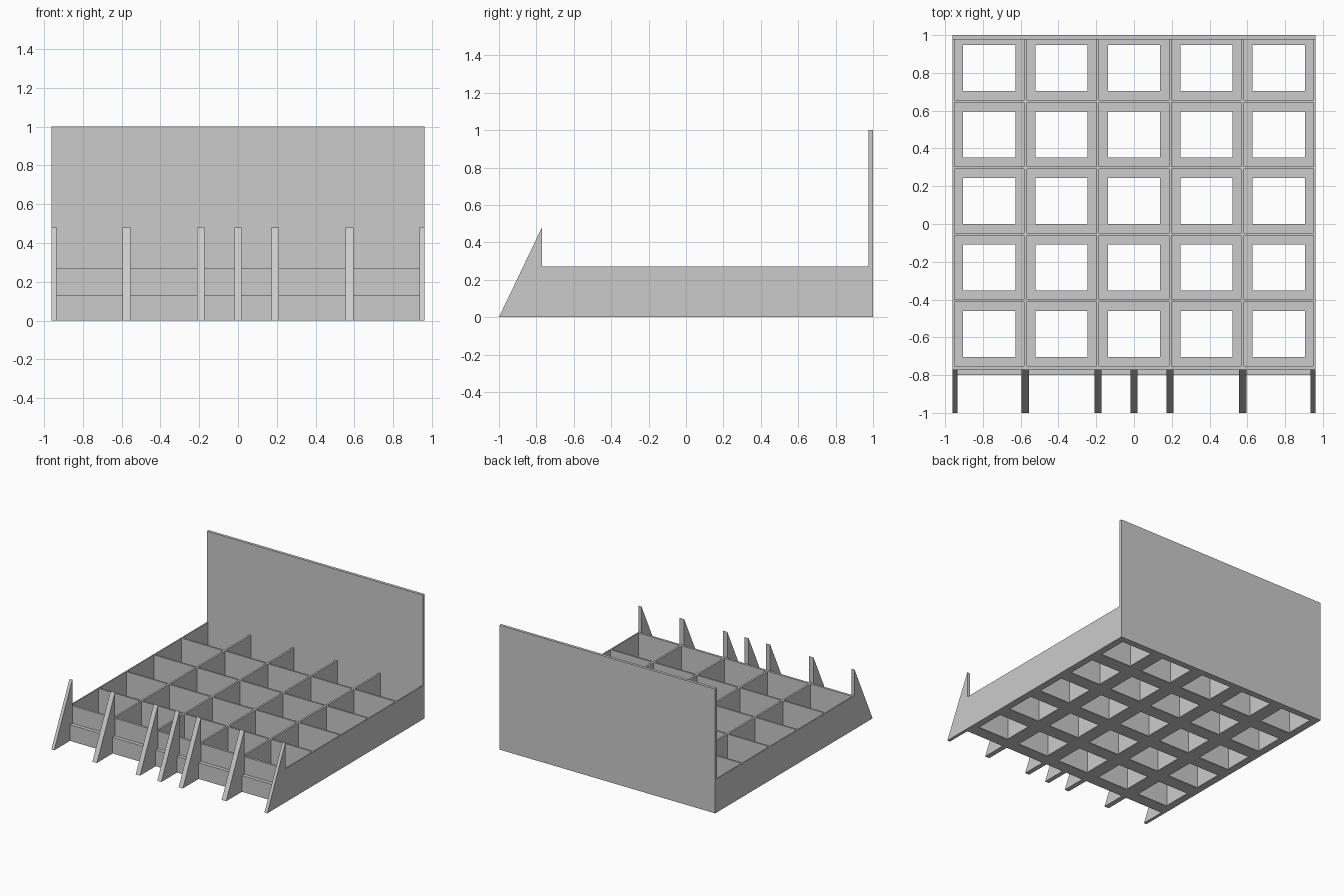
import bpy, bmesh

cube = bpy.data.objects.get("Cube")
if cube:
    bpy.data.objects.remove(cube, do_unlink=True)

grey = bpy.data.materials.new("plain_grey")
grey.use_nodes = True
colour = (0.6, 0.6, 0.6, 1)
grey.diffuse_color = colour
grey.node_tree.nodes["Principled BSDF"].inputs["Base Color"].default_value = colour

HALF_W, FRONT, BACK = 0.96, -0.77, 0.977
FLOOR, WALL_TOP = 0.008, 0.27
N = 5


def finish(name, bm):
    bmesh.ops.recalc_face_normals(bm, faces=bm.faces)
    mesh = bpy.data.meshes.new(name)
    bm.to_mesh(mesh)
    bm.free()
    mesh.materials.append(grey)
    obj = bpy.data.objects.new(name, mesh)
    bpy.context.collection.objects.link(obj)
    return obj


def extrude(bm, vec):
    out = bmesh.ops.extrude_face_region(bm, geom=bm.faces[:])
    verts = [g for g in out["geom"] if isinstance(g, bmesh.types.BMVert)]
    bmesh.ops.translate(bm, verts=verts, vec=vec)


def prism(name, profile, x0, x1):
    """Side profile of (y, z) points extruded along x."""
    bm = bmesh.new()
    bm.faces.new([bm.verts.new((x0, y, z)) for y, z in profile])
    extrude(bm, (x1 - x0, 0, 0))
    return finish(name, bm)


def box(name, y0, y1, z0, z1):
    return prism(name, [(y0, z0), (y1, z0), (y1, z1), (y0, z1)], -HALF_W, HALF_W)


def lattice(name, xs, ys, z0, z1):
    """Grid of bars; every odd interval in both directions is open."""
    bm = bmesh.new()
    v = [[bm.verts.new((x, y, z0)) for y in ys] for x in xs]
    for i in range(len(xs) - 1):
        for j in range(len(ys) - 1):
            if not (i % 2 and j % 2):
                bm.faces.new((v[i][j], v[i + 1][j], v[i + 1][j + 1], v[i][j + 1]))
    bmesh.ops.delete(bm, geom=[p for p in bm.verts if not p.link_faces], context="VERTS")
    extrude(bm, (0, 0, z1 - z0))
    return finish(name, bm)


# Tray: pierced floor below, compartment walls above
pitch_x, pitch_y = 0.383, 0.352
cols = [(i - 2) * pitch_x for i in range(N)]
rows = [-0.583 + j * pitch_y for j in range(N)]
hole_x = [c + s * 0.138 for c in cols for s in (-1, 1)]
hole_y = [r + s * 0.122 for r in rows for s in (-1, 1)]
lattice("pierced_floor", [-HALF_W] + hole_x + [HALF_W], [FRONT] + hole_y + [BACK], 0, FLOOR)

cell_x = [c + s * 0.184 for c in cols for s in (-1, 1)]
cell_y = [r + s * 0.169 for r in rows for s in (-1, 1)]
cell_y[-1] = BACK
lattice("compartment_walls", [-HALF_W] + cell_x + [HALF_W], [FRONT] + cell_y, FLOOR, WALL_TOP)

# Tall back panel and low front ledge
box("back_panel", BACK, 1, 0, 1)
box("front_ledge", -0.80, FRONT, 0, 0.13)

# Triangular front fins
fin = [(-1, 0), (FRONT, 0), (FRONT, 0.48)]
prism("centre_fin", fin, -0.018, 0.018)
for name, x0, x1 in (("inner_fin", 0.172, 0.21), ("middle_fin", 0.555, 0.595),
                     ("outer_fin", 0.935, HALF_W)):
    prism("left_" + name, fin, x0, x1)
    prism("right_" + name, fin, -x1, -x0)
